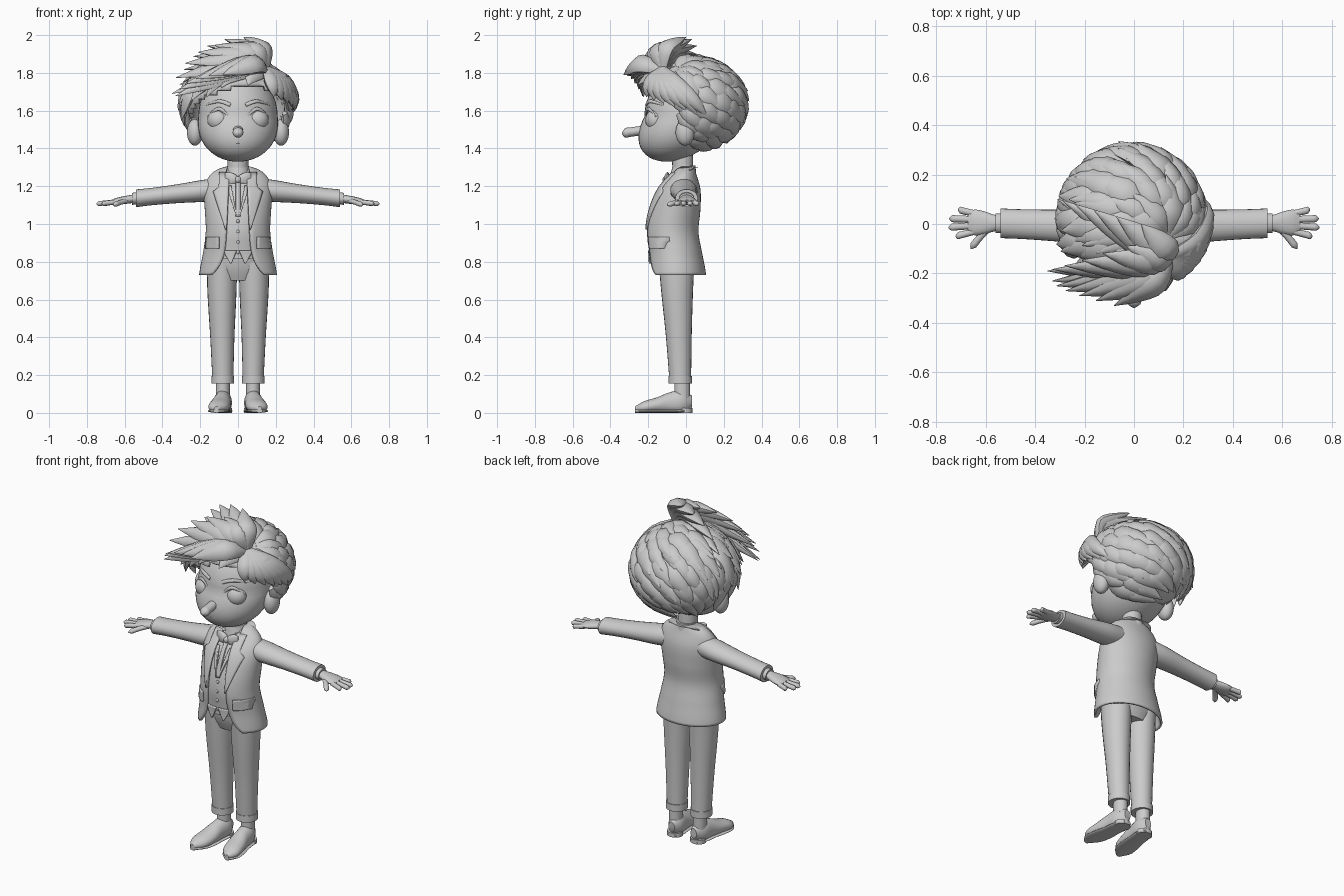
import bpy, bmesh, math, random
from mathutils import Matrix, Vector

random.seed(4)
if "Cube" in bpy.data.objects:
    bpy.data.objects.remove(bpy.data.objects["Cube"])
TONE = (.6, .6, .6, 1)
grey = bpy.data.materials.new("plain grey")
grey.use_nodes = True
grey.diffuse_color = TONE
grey.node_tree.nodes["Principled BSDF"].inputs["Base Color"].default_value = TONE
X, Y, Z = Matrix.Identity(3)
CROSS_AXES = {"x": (Y, Z), "y": (X, Z), "z": (X, Y)}

def curve(keys, t):
    """Smooth value at fraction t along evenly spaced keys."""
    last = len(keys) - 1
    i = min(int(t * last), last - 1)
    f = t * last - i
    quad = keys[max(i - 1, 0)], keys[i], keys[i + 1], keys[min(i + 2, last)]
    return Vector([b + f * (c - a) / 2 + f * f * (a - 2.5 * b + 2 * c - d / 2)
                   + f ** 3 * (1.5 * (b - c) + (d - a) / 2) for a, b, c, d in zip(*quad)])

def grid(bm, rows, closed=False):
    """Join rows of points with quads, capping the ends of a closed tube."""
    rows = [[bm.verts.new(point) for point in row] for row in rows]
    for low, high in zip(rows, rows[1:]):
        for j in range(len(low) - (not closed)):
            k = (j + 1) % len(low)
            bm.faces.new((low[j], low[k], high[k], high[j]))
    if closed:
        bm.faces.new(rows[0])
        bm.faces.new(rows[-1])

def ellipse(centre, side, up, size, sides):
    turns = [math.tau * j / sides for j in range(sides)]
    return [centre + side * size[0] * math.cos(a) + up * size[1] * math.sin(a) for a in turns]

def sweep(bm, path, sizes, frame, sides=16, steps=12):
    """Tube of ellipses along a path; frame is an axis letter, or a centre to face away from."""
    rings = []
    for i in range(steps + 1):
        t = i / steps
        p = curve(path, t)
        if isinstance(frame, str):
            side, up = CROSS_AXES[frame]
        else:
            along = curve(path, min(t + .05, 1)) - curve(path, max(t - .05, 0))
            side = along.cross(p - frame).normalized()
            up = side.cross(along).normalized()
        rings.append(ellipse(p, side, up, curve(sizes, t), sides))
    grid(bm, rings, closed=True)

def ball(bm, centre, size):
    placement = Matrix.Translation(centre) @ Matrix.Diagonal((*size, 1))
    bmesh.ops.create_uvsphere(bm, u_segments=40, v_segments=28, radius=1, matrix=placement)

def finish(name, bm, mirror=False, thickness=0):
    bmesh.ops.recalc_face_normals(bm, faces=bm.faces)
    mesh = bpy.data.meshes.new(name)
    bm.to_mesh(mesh)
    bm.free()
    mesh.materials.append(grey)
    item = bpy.data.objects.new(name, mesh)
    bpy.context.collection.objects.link(item)
    bpy.context.view_layer.objects.active = item
    item.select_set(True)
    bpy.ops.object.shade_smooth_by_angle(angle=math.radians(50))
    item.select_set(False)
    if thickness:
        shell = item.modifiers.new("thickness", "SOLIDIFY")
        shell.thickness, shell.offset = thickness, 0
    if mirror:
        item.modifiers.new("mirror", "MIRROR")

def tube(name, path, sizes, frame, mirror=False):
    bm = bmesh.new()
    sweep(bm, path, sizes, frame, sides=24)
    finish(name, bm, mirror)

def balls(name, centres, size, mirror=False):
    bm = bmesh.new()
    for centre in centres:
        ball(bm, centre, size)
    finish(name, bm, mirror)

# Head: an egg with fuller cheeks and a chin pushed forward
HEAD, HEAD_SIZE = Vector((0, -.01, 1.57)), Vector((.21, .21, .24))
bm = bmesh.new()
ball(bm, HEAD, HEAD_SIZE)
for v in bm.verts:
    drop = max(0, (HEAD.z - v.co.z) / HEAD_SIZE.z)
    v.co.x *= 1 + drop * .15
    v.co.y = v.co.y * (1 + drop * .15) - drop * .09
finish("head", bm)
# Face
THIN, LINE, TIP = (.004, .003), (.01, .006), (.002, .002)
balls("eye", [(.1, -.158, 1.55)], (.062, .057, .06), True)
tube("nose", [(0, -.2, 1.5), (0, -.34, 1.48)], [(.035, .04)] + [(.027, .025)] * 5 + [TIP], "y")
tube("upper_eyelid", [(.04, -.21, 1.56), (.1, -.2, 1.61), (.16, -.16, 1.57)], [THIN, LINE, THIN], HEAD, True)
tube("eyebrow", [(.04, -.21, 1.63), (.1, -.19, 1.65), (.17, -.12, 1.63)], [LINE, LINE, THIN], HEAD, True)
tube("mouth", [(0, -.245, 1.425), (.04, -.24, 1.43), (.07, -.23, 1.44)], [THIN, THIN, TIP], HEAD, True)
balls("ear", [(.228, -.005, 1.485)], (.042, .05, .07), True)
tube("neck", [(0, -.015, 1.2), (0, -.02, 1.4)], [(.055, .055)] * 2, "z")

# Hair cap, cut along the hairline
HAIR, HAIR_SIZE = Vector((0, .02, 1.635)), Vector((.27, .275, .23))
EAR_LINE = 1.55
def hairline(p):
    behind = p.y - HAIR.y
    if behind < 0:
        return EAR_LINE - behind * .65 + p.x * .15
    return max(1.39, EAR_LINE - behind * 3)

def drape(direction, lift):
    """Point on the hair surface in a direction, raised by a fraction."""
    return HAIR + Vector([c * s * (1 + lift) for c, s in zip(direction.normalized(), HAIR_SIZE)])

def lock(bm, path, width, depth):
    sizes = [(width * f, depth * f) for f in (.5, 1, .75, .03)]
    sweep(bm, path, sizes, HAIR, sides=8, steps=9)

bm = bmesh.new()
ball(bm, HAIR, HAIR_SIZE * .96)
below = [v for v in bm.verts if v.co.z < hairline(v.co)]
bmesh.ops.delete(bm, geom=below, context="VERTS")
finish("hair_cap", bm, thickness=.02)
# Rows of locks swirling out from the crown, shaggier on the right side
CROWN = Vector((.5, -.3, .8)).normalized()
ACROSS = CROWN.orthogonal().normalized()
AROUND = CROWN.cross(ACROSS)
bm = bmesh.new()
for row in range(8):
    start = .1 + row * .27
    count = int(8 + 13 * math.sin(min(start + .2, 2.4)))
    for i in range(count):
        turn = math.tau * (i + row / 2 + random.uniform(-.2, .2)) / count
        length = random.uniform(.7, 1)
        path = []
        for k, lift in enumerate((-.04, .04, .07, random.uniform(.06, .17))):
            angle, bend = start + length * k / 3, turn + k / 10
            outward = ACROSS * math.cos(bend) + AROUND * math.sin(bend)
            direction = CROWN * math.cos(angle) + outward * math.sin(angle)
            path.append(drape(direction, lift - direction.x * k * .02))
        if path[2].z > hairline(path[2]) and path[3].z > hairline(path[3]) - .04:
            lock(bm, path, random.uniform(.045, .06), .026)
finish("hair_locks", bm)
# Fringe: three fans of big locks swept aside from the parting
PARTING, BULGE = Vector((.15, -.13, 1.82)), Vector((.03, -.03, .04))
bm = bmesh.new()
for i in range(6):
    aside, height = math.sin(i * .3), math.cos(i * .3)
    rear_tip = Vector((.03 - aside * .34, aside * .1, 1.72 + height * .27))
    crest_tip = Vector((-.03 - aside * .32, -.09 - aside * .1, 1.67 + height * .29))
    front_tip = Vector((-.08 - aside * .25, -.33 + i * .02, 1.67 + height * .12))
    for tip in (rear_tip, crest_tip, front_tip):
        root = PARTING.lerp(tip, .05)
        middle = [root.lerp(tip, k / 3) + BULGE * (1.4 - k * .4) for k in (1, 2)]
        lock(bm, [root, *middle, tip], .058, .036)
# Locks falling on the other side of the parting
for i in range(7):
    turn = .7 + i * .2
    tip = drape(Vector((math.sin(turn), -math.cos(turn), .15 - i * .07)), .1)
    middle = [drape(PARTING.lerp(tip, k / 3) - HAIR, .12) for k in (1, 2)]
    lock(bm, [PARTING, *middle, tip], .05, .032)
finish("hair_fringe", bm)

# Torso shape: half width, front and back from hem to collar, with rounded shoulders
HEM, COLLAR = .73, 1.3
FIGURE = [(.2, -.2, .1), (.18, -.2, .08), (.165, -.21, .06), (.17, -.19, .07), (.18, -.14, .07), (.18, -.05, .04)]
def torso(t):
    width, front, back = curve(FIGURE, t)
    width *= math.sqrt(1 - .9 * t ** 11)
    return Vector((0, (front + back) / 2, HEM + (COLLAR - HEM) * t)), width, (back - front) / 2

def chest(x, z, lift):
    """Point on the front of the torso."""
    centre, width, depth = torso((z - HEM) / (COLLAR - HEM))
    return Vector((x, centre.y - depth * math.sqrt(max(0, 1 - (x / width) ** 2)) - lift, z))

def plate(name, low, high, inner, outer, lift):
    """Mirrored panel on the chest between two edges given as rules of height."""
    rows = []
    for t in [i / 12 for i in range(13)]:
        span, z = outer(t) - inner(t), low + (high - low) * t
        rows.append([chest(inner(t) + span * j / 5, z, lift) for j in range(6)])
    bm = bmesh.new()
    grid(bm, rows)
    finish(name, bm, True, .012)

# Jacket, open and cut away at the front, over a waistcoat
jacket, waistcoat = [], []
for t in [i / 40 for i in range(41)]:
    centre, width, depth = torso(t)
    opening = math.asin(min(.95, (.06 + .08 * (1 - t) ** 8) / width))
    turns = [opening + (math.tau - 2 * opening) * j / 40 for j in range(41)]
    jacket.append([centre + X * width * math.sin(a) - Y * depth * math.cos(a) for a in turns])
    if centre.z > .81:
        waistcoat.append(ellipse(centre, X, Y, (width * .93, depth * .93), 32))
for name, rows, closed, thickness in (("jacket", jacket, False, .012), ("waistcoat", waistcoat, True, 0)):
    bm = bmesh.new()
    grid(bm, rows, closed)
    finish(name, bm, thickness=thickness)
plate("lapel", .97, 1.27, lambda t: .06 - t * .015,
      lambda t: .065 + .065 * min(1, t * 1.5) - (.03 if t > .7 else 0), .01)
plate("pocket_flap", .87, .93, lambda t: .1, lambda t: .17, .014)
plate("waistcoat_point", .79, .86, lambda t: .035 - t * .03, lambda t: .04 + t * .04, -.006)
plate("waistcoat_lapel", 1.04, 1.2, lambda t: .005 + t * .03, lambda t: .01 + t * .05, -.004)
plate("shirt_placket", 1.04, 1.22, lambda t: 0, lambda t: .012, -.006)
tube("jacket_collar", [(.06, -.07, 1.27), (.08, 0, 1.28), (.05, .04, 1.3), (0, .05, 1.3)],
     [(.03, .014)] * 2, "z", True)
tube("shirt_collar", [(0, -.015, 1.25), (0, -.01, 1.31)], [(.068, .07), (.056, .06)], "z")
# Bow tie and buttons
tube("bow_tie", [(0, -.1, 1.235), (.07, -.097, 1.24)], [(.012, .016), (.018, .03), (.014, .036), (.004, .03)], "x", True)
balls("bow_knot", [(0, -.11, 1.235)], (.016, .014, .018))
balls("waistcoat_buttons", [chest(0, .85 + i * .055, -.01) for i in range(4)], (.009, .006, .009))

# Sleeves
SHOULDER, WRIST = (.1, -.015, 1.185), (.54, .003, 1.136)
tube("sleeve", [SHOULDER, WRIST], [(.065, .06), (.072, .058), (.064, .05), (.06, .046), (.06, .047)], "x", True)
tube("shirt_cuff", [WRIST, (.56, .003, 1.133)], [(.04, .032)] * 2, "x", True)
# Hands: palm, four spread fingers and a thumb
bm = bmesh.new()
sweep(bm, [WRIST, (.67, .007, 1.116)], [(.03, .024), (.034, .022), (.046, .021), (.052, .018), (.04, .012)], "x")
FINGER = [(.014, .013)] * 6 + [TIP]
for i in range(4):
    reach = .753 - .016 * (i - 1.4) ** 2
    sweep(bm, [(.645, i * .024 - .03, 1.117), (reach, i * .036 - .05, 1.107)], FINGER, "x")
sweep(bm, [(.58, -.01, 1.125), (.62, -.05, 1.115), (.66, -.1, 1.1)], FINGER, Vector(WRIST) - Z)
finish("hand", bm, True)

# Trousers with turned cuffs
tube("hips", [(0, -.045, .7), (0, -.05, .85)], [(.13, .075), (.16, .1), (.16, .11)], "z")
tube("trouser_leg", [(.08, -.03, .16), (.083, -.038, .4), (.085, -.047, .64), (.085, -.05, .8)],
     [(.055, .057), (.064, .068), (.077, .084), (.08, .095)], "z", True)
tube("trouser_cuff", [(.081, -.03, .155), (.081, -.03, .195)], [(.06, .062)] * 2, "z", True)
tube("ankle", [(.08, -.02, .08), (.08, -.02, .18)], [(.037, .042)] * 2, "z", True)
# Shoes with toes turned out
FOOT = [Vector(p) for p in ((.073, .033, .06), (.09, -.12, .045), (.114, -.27, .022))]
LAST = [(.02, .03), (.046, .065), (.048, .06), (.055, .042), (.05, .032), (.012, .012)]
bm = bmesh.new()
sweep(bm, FOOT, LAST, "y", sides=24, steps=20)
for v in bm.verts:
    v.co.z = max(v.co.z, .012)
finish("shoe", bm, True)
tube("sole", [(p.x, p.y, .01) for p in FOOT], [(width + .004, .01) for width, height in LAST], "y", True)
tube("heel", [(.077, -.005, 0), (.077, -.005, .025)], [(.045, .04)] * 2, "z", True)
